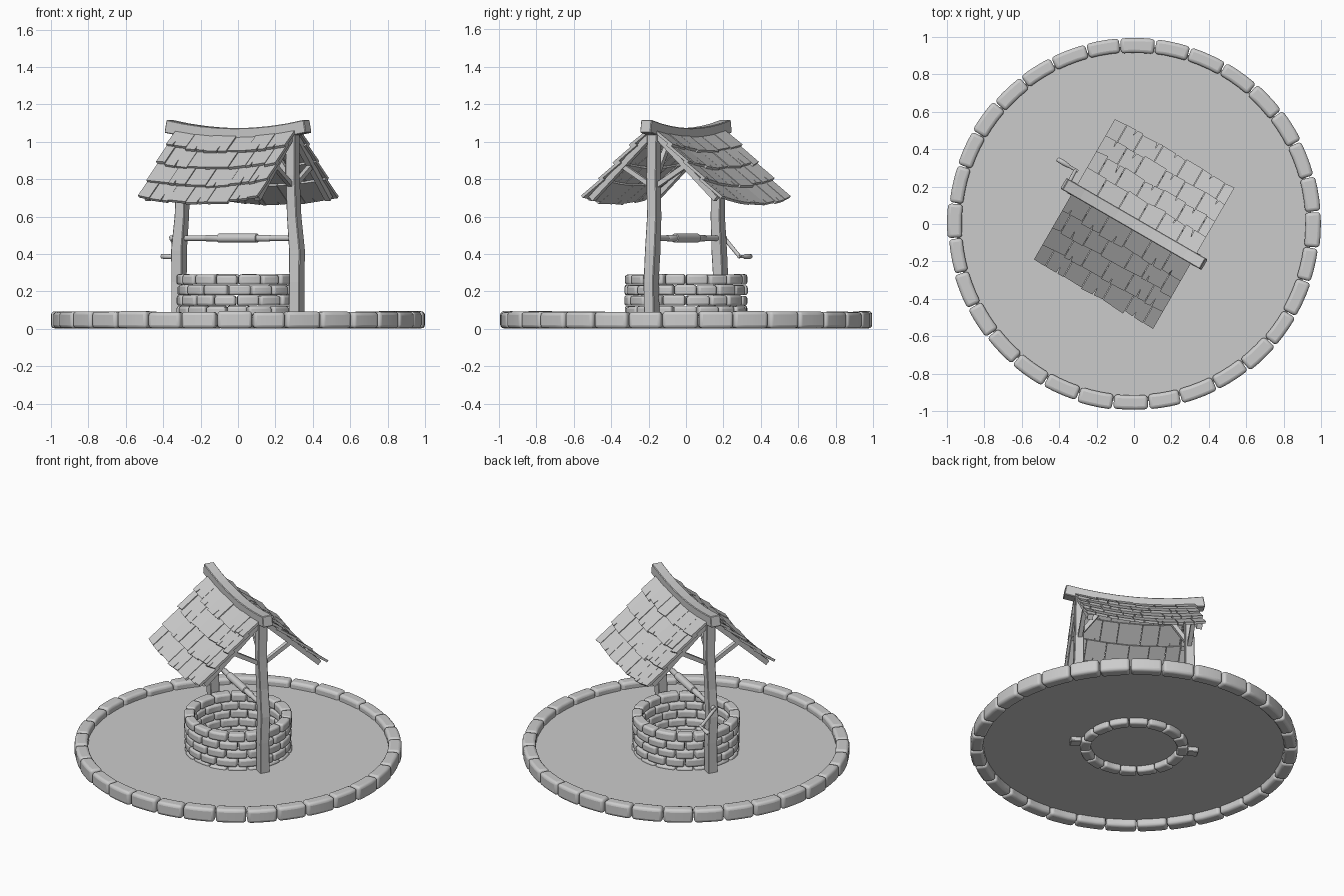
import bpy, bmesh, math, random
from mathutils import Vector

if "Cube" in bpy.data.objects:
    bpy.data.objects.remove(bpy.data.objects["Cube"])

random.seed(4)
TURN = -math.pi / 6          # the frame and roof are turned 30 degrees


def rnd(a):
    return random.uniform(-a, a)


def finish(name, bm, turn=0.0, smooth=None, bevel=0.0, segments=2):
    bmesh.ops.recalc_face_normals(bm, faces=bm.faces)
    me = bpy.data.meshes.new(name)
    bm.to_mesh(me)
    bm.free()
    ob = bpy.data.objects.new(name, me)
    bpy.context.collection.objects.link(ob)
    ob.rotation_euler.z = turn
    if bevel:
        m = ob.modifiers.new("bevel", "BEVEL")
        m.width, m.segments, m.limit_method = bevel, segments, 'ANGLE'
        m.angle_limit = math.radians(40)
    if smooth:
        bpy.ops.object.select_all(action='DESELECT')
        bpy.context.view_layer.objects.active = ob
        ob.select_set(True)
        bpy.ops.object.shade_smooth_by_angle(angle=math.radians(smooth))
    return ob


def add_sweep(bm, points, sizes, side, n=4):
    """Sweep a box (n=4) or round section along points; sizes are (width, height)."""
    pts = [Vector(p) for p in points]
    side = Vector(side)
    rings = []
    for i, p in enumerate(pts):
        t = (pts[min(i + 1, len(pts) - 1)] - pts[max(i - 1, 0)]).normalized()
        a = (side - t * side.dot(t)).normalized()
        b = t.cross(a)
        w, h = sizes[i] if isinstance(sizes, list) else sizes
        k = math.sqrt(2) if n == 4 else 1
        ring = []
        for j in range(n):
            ang = 2 * math.pi * (j + 0.5) / n
            ring.append(bm.verts.new(p + a * math.cos(ang) * w / 2 * k + b * math.sin(ang) * h / 2 * k))
        rings.append(ring)
    for r, q in zip(rings, rings[1:]):
        for j in range(n):
            bm.faces.new((r[j], r[(j + 1) % n], q[(j + 1) % n], q[j]))
    bm.faces.new(rings[0][::-1])
    bm.faces.new(rings[-1])


def add_stone_ring(bm, n, r0, r1, z0, z1, start, gap, jit):
    """Ring of curved blocks; r0 inner radius, r1 outer radius."""
    step = 2 * math.pi / n
    joints = [start + i * step + rnd(step * jit) for i in range(n)]
    joints.append(joints[0] + 2 * math.pi)
    for i in range(n):
        a0, a1 = joints[i] + gap / 2, joints[i + 1] - gap / 2
        o, t, inn = rnd(0.004), rnd(0.003), rnd(0.004)
        pts, sizes = [], []
        for k in range(4):
            a = a0 + (a1 - a0) * k / 3
            ra, rb = r0 + inn, r1 - 0.003 + o
            m = (ra + rb) / 2
            pts.append((m * math.cos(a), m * math.sin(a), (z0 + z1) / 2 + t / 2))
            sizes.append((z1 - z0 + t, rb - ra))
        add_sweep(bm, pts, sizes, (0, 0, 1))


# Ground disc
bm = bmesh.new()
bmesh.ops.create_circle(bm, cap_ends=True, segments=64, radius=0.95)
bmesh.ops.translate(bm, verts=bm.verts, vec=(0, 0, 0.05))
finish("ground_disc", bm)

# Outer border of curb stones
bm = bmesh.new()
add_stone_ring(bm, 32, 0.917, 0.999, 0.003, 0.092, 0.073, 0.006, 0.05)
finish("curb_stones", bm, smooth=60, bevel=0.018, segments=3)

# Well wall: five staggered courses
bm = bmesh.new()
for row in range(5):
    z = 0.012 + row * 0.056
    add_stone_ring(bm, 16, 0.264, 0.33, z, z + 0.054, (row % 2) * math.pi / 16, 0.02, 0.08)
finish("well_wall", bm, smooth=60, bevel=0.013, segments=3)


def sag(u):
    return 0.045 * max(0.0, 1 - (u / 0.43) ** 2)


# Crooked posts
for s, name in ((1, "right_post"), (-1, "left_post")):
    bm = bmesh.new()
    path = [(0.362, 0, 0.02), (0.366, -0.004, 0.25), (0.362, 0.004, 0.42),
            (0.345, 0.003, 0.60), (0.34, -0.004, 0.82), (0.338, 0, 1.07)]
    add_sweep(bm, [(s * x, s * y, z) for x, y, z in path],
              [(0.066, 0.064), (0.064, 0.06), (0.066, 0.062), (0.06, 0.058), (0.056, 0.06), (0.056, 0.06)],
              (1, 0, 0))
    finish(name, bm, TURN, bevel=0.004, segments=1)

# Sagging ridge beam
bm = bmesh.new()
us = [-0.43 + 0.86 * i / 8 for i in range(9)]
add_sweep(bm, [(u, 0, 1.083 - sag(u)) for u in us], (0.066, 0.07), (0, 1, 0))
finish("ridge_beam", bm, TURN, bevel=0.004, segments=1)

# Rafters and angled braces at both gables
bm_r, bm_b = bmesh.new(), bmesh.new()
for e in (-1, 1):
    for s in (-1, 1):
        add_sweep(bm_r, [(e * 0.338, s * 0.02, 1.035), (e * 0.338, s * 0.385, 0.695)], (0.034, 0.032), (1, 0, 0))
        add_sweep(bm_b, [(e * 0.338, s * 0.015, 0.765), (e * 0.338, s * 0.20, 0.875)], (0.026, 0.026), (1, 0, 0))
    # brace along the ridge
    add_sweep(bm_b, [(e * 0.33, 0, 0.80), (e * 0.17, 0, 1.02)], (0.026, 0.026), (0, 1, 0))
finish("rafters", bm_r, TURN)
finish("braces", bm_b, TURN)

# Shingled roof: four overlapping courses per side, some shingles split
ROWS, COLS, HALF, LEN = 4, 6, 0.37, 0.545
SV, SZ = 0.40 / LEN, -0.37 / LEN
for side, name in ((-1, "front_roof"), (1, "back_roof")):
    bm = bmesh.new()
    for row in range(ROWS):
        shift = 0.5 if row % 2 else 0.0
        edges = [-HALF] + [-HALF + 2 * HALF * (i + shift) / COLS + rnd(0.012)
                           for i in range(0 if shift else 1, COLS)] + [HALF]
        for u0, u1 in zip(edges, edges[1:]):
            top = max(0.0, row * LEN / ROWS - 0.03)
            bot = (row + 1) * LEN / ROWS + rnd(0.008)
            tilt, lift = rnd(0.006), rnd(0.003)
            a, b = u0 + 0.0015, u1 - 0.0015
            outline = [(a, top), (a, bot + tilt)]
            if u1 - u0 > 0.08 and random.random() < 0.65:
                c = a + (b - a) * random.uniform(0.25, 0.75)
                d = random.uniform(0.03, 0.06)
                outline += [(c - 0.004, bot), (c + rnd(0.006), bot - d), (c + 0.004, bot)]
            outline += [(b, bot - tilt), (b, top)]
            layers = []
            for h in (-0.016, 0.0):
                loop = []
                for u, q in outline:
                    n = h + 0.004 + lift + 0.018 * (q - top) / (bot - top)
                    v = 0.022 + SV * q - SZ * n
                    z = 1.075 + SZ * q + SV * n - sag(u)
                    loop.append(bm.verts.new((u, side * v, z)))
                layers.append(loop)
            lo, hi = layers
            bm.faces.new(lo[::-1])
            bm.faces.new(hi)
            for j in range(len(lo)):
                k = (j + 1) % len(lo)
                bm.faces.new((lo[j], lo[k], hi[k], hi[j]))
    finish(name, bm, TURN)


def rod(name, pts, radii, side):
    bm = bmesh.new()
    add_sweep(bm, pts, [(2 * r, 2 * r) for r in radii], side, 14)
    return finish(name, bm, TURN, smooth=40)


# Windlass axle with thicker drum
Z = 0.485
rod("axle", [(-0.415, 0, Z), (0.385, 0, Z)], [0.015, 0.015], (0, 0, 1))
rod("rope_drum", [(-0.2, 0, Z), (-0.195, 0, Z), (-0.12, 0, Z), (-0.118, 0, Z),
                  (0.118, 0, Z), (0.12, 0, Z), (0.195, 0, Z), (0.2, 0, Z)],
    [0.014, 0.018, 0.018, 0.024, 0.024, 0.018, 0.018, 0.014], (0, 0, 1))

# Crank arm and handle
rod("crank_arm", [(-0.41, -0.008, Z + 0.008), (-0.415, 0.095, 0.382)], [0.011, 0.010], (1, 0, 0))
rod("crank_handle", [(-0.40, 0.093, 0.386), (-0.455, 0.094, 0.386), (-0.465, 0.094, 0.386),
                     (-0.50, 0.095, 0.387), (-0.525, 0.095, 0.387), (-0.53, 0.095, 0.387)],
    [0.008, 0.008, 0.012, 0.014, 0.012, 0.007], (0, 0, 1))
